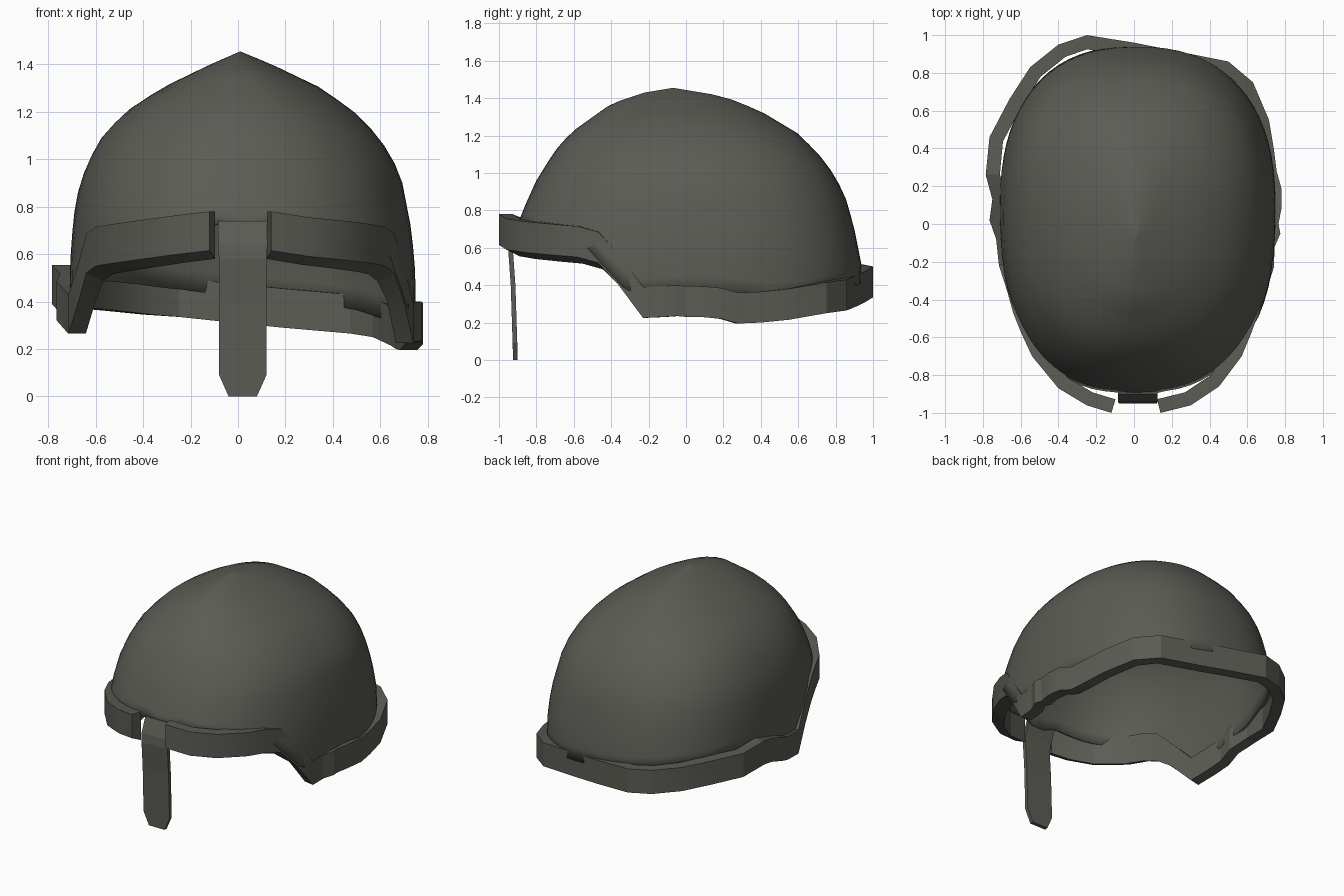
import bpy, bmesh, math
from mathutils import Vector

if "Cube" in bpy.data.objects:
    bpy.data.objects.remove(bpy.data.objects["Cube"])

iron = bpy.data.materials.new("dark iron")
iron.diffuse_color = (0.105, 0.106, 0.09, 1)
iron.use_nodes = True
iron.node_tree.nodes["Principled BSDF"].inputs["Base Color"].default_value = iron.diffuse_color


def make(name, verts, faces, smooth=None):
    me = bpy.data.meshes.new(name)
    me.from_pydata(verts, [], faces)
    bm = bmesh.new()
    bm.from_mesh(me)
    bmesh.ops.remove_doubles(bm, verts=bm.verts, dist=1e-5)
    bmesh.ops.recalc_face_normals(bm, faces=bm.faces)
    bm.to_mesh(me)
    bm.free()
    ob = bpy.data.objects.new(name, me)
    bpy.context.collection.objects.link(ob)
    me.materials.append(iron)
    if smooth:
        bpy.ops.object.select_all(action='DESELECT')
        ob.select_set(True)
        bpy.context.view_layer.objects.active = ob
        bpy.ops.object.shade_smooth_by_angle(angle=math.radians(smooth))
    return ob


def lerp_table(table, x):
    if x <= table[0][0]:
        return table[0][1]
    for (x0, y0), (x1, y1) in zip(table, table[1:]):
        if x <= x1:
            return y0 + (y1 - y0) * (x - x0) / (x1 - x0)
    return table[-1][1]


# outer lower edge of the rim: x, y, z, running round from front right to front left
RIM = [(.14, -1, .615), (.3, -.96, .59), (.45, -.86, .575), (.57, -.7, .56),
       (.62, -.58, .55), (.66, -.47, .52), (.70, -.36, .40), (.74, -.23, .225),
       (.745, -.12, .23), (.775, -.05, .235), (.765, .0, .23), (.78, .08, .23),
       (.78, .19, .22), (.755, .28, .195), (.74, .4, .2), (.715, .55, .215),
       (.63, .75, .25), (.5, .86, .265), (.2, .92, .29), (0, .96, .31),
       (-.25, 1, .335), (-.4, .95, .345), (-.55, .83, .36), (-.66, .66, .37),
       (-.765, .46, .375), (-.785, .26, .39), (-.75, .13, .35), (-.765, .02, .32),
       (-.73, -.08, .28), (-.715, -.22, .265), (-.67, -.36, .41), (-.64, -.47, .52),
       (-.6, -.57, .55), (-.54, -.7, .56), (-.4, -.87, .58), (-.25, -.96, .6),
       (-.12, -1, .615)]
BAND = .165

# rim band, a bar of four-sided section
verts, faces = [], []
n = len(RIM)
for i, p in enumerate(RIM):
    a, b = Vector(RIM[max(i - 1, 0)]), Vector(RIM[min(i + 1, n - 1)])
    t = b - a
    inward = Vector((-t.y, t.x, 0)).normalized()
    p = Vector(p)
    q = p + inward * .075
    drop = .035 if p.y < -.4 else .0
    verts += [p, p + Vector((0, 0, BAND)), q + Vector((0, 0, BAND)),
              q - Vector((0, 0, drop))]
for i in range(n - 1):
    for k in range(4):
        l = (k + 1) % 4
        faces.append((4 * i + k, 4 * i + l, 4 * i + 4 + l, 4 * i + 4 + k))
faces += [(0, 1, 2, 3), (4 * n - 4, 4 * n - 3, 4 * n - 2, 4 * n - 1)]
make("rim_band", verts, faces, 20)

# dome outline measured by height on each of its four sides
LEFT = [(.55, .71), (.7, .70), (.8, .69), (.9, .67), (1, .63), (1.1, .575), (1.2, .48),
        (1.3, .33), (1.4, .125), (1.455, 0)]
RIGHT = [(.4, .75), (.55, .745), (.7, .73), (.9, .69), (1, .65), (1.1, .585), (1.2, .485),
         (1.3, .345), (1.4, .135), (1.455, 0)]
FRONT = [(.6, -.935), (.78, -.88), (.85, -.85), (.96, -.8), (1.12, -.7), (1.22, -.61),
         (1.37, -.4), (1.43, -.22), (1.455, -.07)]
BACK = [(.5, .94), (.7, .9), (.85, .86), (.98, .8), (1.1, .71), (1.21, .6), (1.33, .4),
        (1.41, .2), (1.455, -.07)]
MID = [(.6, .08), (1.2, .03), (1.455, -.07)]
POWER = [(.6, 2.4), (1.1, 2.3), (1.455, 2.0)]
BASE = [(math.atan2(x, -y) % math.tau, z + .115) for x, y, z in RIM]
TOP, SEG, ROWS = 1.455, 72, 18

verts, faces = [], []
for r in range(ROWS + 1):
    for s in range(SEG):
        th = math.tau * s / SEG
        z0 = lerp_table(BASE, th)
        if th < .14:
            z0 = .70
        z = z0 + (TOP - z0) * math.sin(math.pi / 2 * r / ROWS)
        c, d = math.sin(th), -math.cos(th)
        m = lerp_table(MID, z)
        w = lerp_table(RIGHT if c > 0 else LEFT, z)
        h = lerp_table(BACK, z) - m if d > 0 else m - lerp_table(FRONT, z)
        e = 2 / lerp_table(POWER, z)
        verts.append((math.copysign(abs(c) ** e, c) * w + .01 * r / ROWS,
                      m + math.copysign(abs(d) ** e, d) * h, z))
for r in range(ROWS):
    for s in range(SEG):
        u = (s + 1) % SEG
        a = r * SEG
        faces.append((a + s, a + u, a + SEG + u, a + SEG + s))
# the last row collapses to the crown point and is merged
dome = make("dome_shell", verts, faces, 50)
shell = dome.modifiers.new("thickness", 'SOLIDIFY')
shell.thickness = .025
shell.offset = -1

# nose guard: tapered strip following the dome at its upper end
GUARD = [(0, -.04, .08, -.925), (.09, -.08, .12, -.927), (.4, -.08, .12, -.937),
         (.58, -.08, .12, -.95), (.64, -.085, .125, -.942), (.74, -.085, .125, -.9)]
verts, faces = [], []
for z, x0, x1, y in GUARD:
    verts += [(x0, y, z), (x1, y, z), (x1, y + .025, z), (x0, y + .025, z)]
for i in range(len(GUARD) - 1):
    for k in range(4):
        l = (k + 1) % 4
        faces.append((4 * i + k, 4 * i + l, 4 * i + 4 + l, 4 * i + 4 + k))
e = 4 * len(GUARD)
faces += [(0, 1, 2, 3), (e - 4, e - 3, e - 2, e - 1)]
make("nose_guard", verts, faces)
